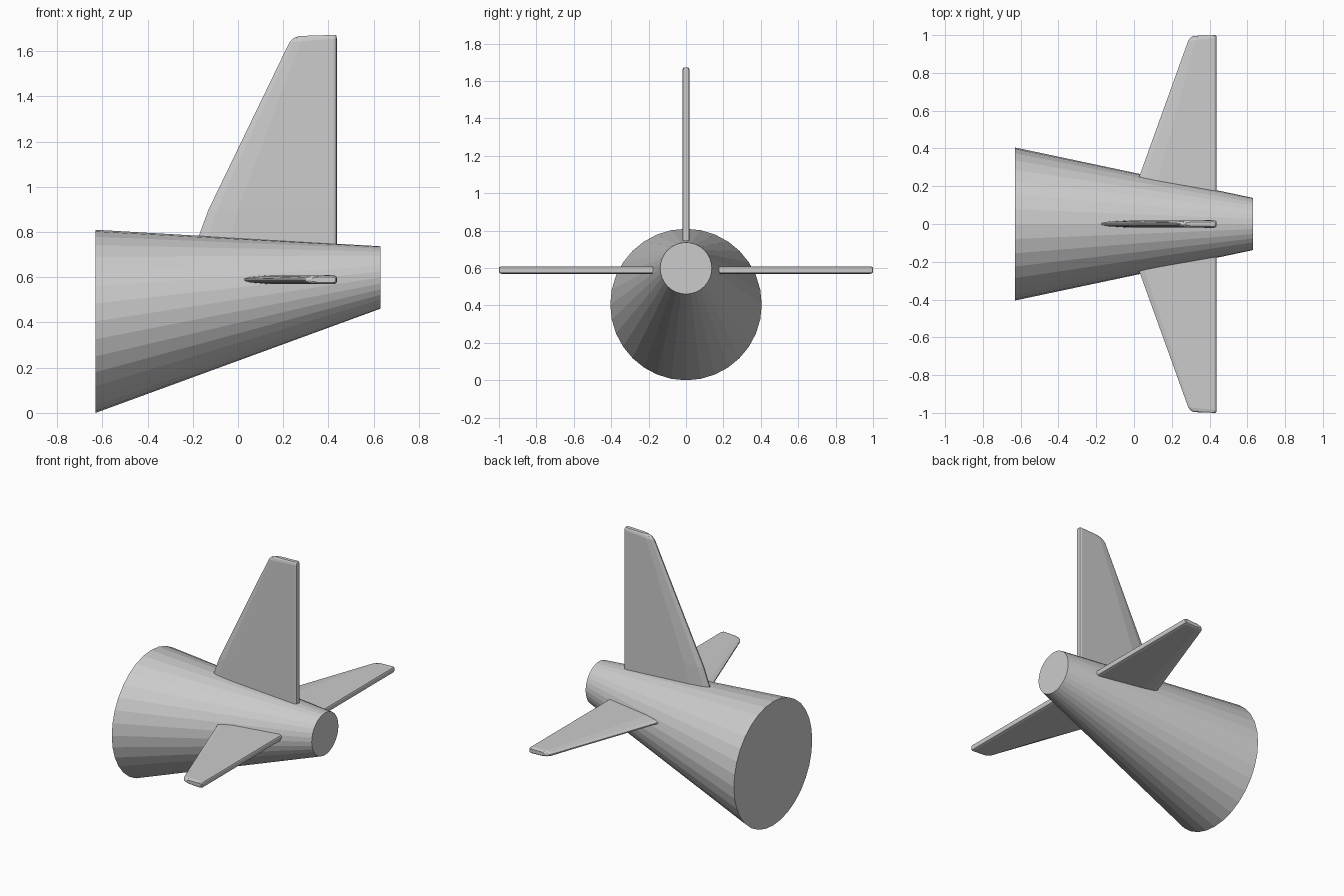
import bpy, bmesh
from math import cos, sin, tau

if "Cube" in bpy.data.objects:
    bpy.data.objects.remove(bpy.data.objects["Cube"])


def loft(name, rings):
    """Skin a list of equal-length point rings and cap both ends."""
    bm = bmesh.new()
    loops = [[bm.verts.new(p) for p in ring] for ring in rings]
    n = len(loops[0])
    for a, b in zip(loops, loops[1:]):
        for i in range(n):
            j = (i + 1) % n
            bm.faces.new((a[i], a[j], b[j], b[i]))
    bm.faces.new(loops[0])
    bm.faces.new(loops[-1])
    bmesh.ops.recalc_face_normals(bm, faces=bm.faces)
    mesh = bpy.data.meshes.new(name)
    bm.to_mesh(mesh)
    bm.free()
    obj = bpy.data.objects.new(name, mesh)
    bpy.context.collection.objects.link(obj)
    return obj


def circle(x, z, r, n=32):
    return [(x, r * cos(tau * i / n), z + r * sin(tau * i / n)) for i in range(n)]


def fin(name, sections, place):
    """Sections: leading (x, span), trailing (x, span), nose length, half thickness."""
    rings = []
    for lx, ls, tx, ts, nose, h in sections:
        half = [(lx, 0.2 * h), (lx + nose * 0.3, 0.6 * h), (lx + nose, 0.93 * h),
                (tx - 0.014, h), (tx - 0.003, 0.8 * h), (tx, 0.5 * h)]
        outline = half + [(x, -t) for x, t in reversed(half)]
        rings.append([place(x, ls + (ts - ls) * (x - lx) / (tx - lx), t)
                      for x, t in outline])
    return loft(name, rings)


# Tapered tail section, rising towards the rear
loft("tail_cone", [circle(-0.63, 0.405, 0.405), circle(0.63, 0.599, 0.138)])

# Upright fin
fin("vertical_fin", [
    (-0.18, 0.765, 0.437, 0.742, 0.14, 0.02),
    (-0.13, 0.90, 0.437, 0.90, 0.13, 0.02),
    (0.228, 1.64, 0.437, 1.656, 0.05, 0.02),
    (0.245, 1.657, 0.436, 1.667, 0.045, 0.017),
    (0.27, 1.667, 0.432, 1.672, 0.04, 0.012),
], lambda x, s, t: (x, t, s))

# Horizontal stabilisers, one mirrored to each side
for label, side in (("left", -1), ("right", 1)):
    fin(label + "_stabiliser", [
        (0.022, 0.235, 0.437, 0.172, 0.10, 0.02),
        (0.287, 0.97, 0.437, 0.985, 0.04, 0.02),
        (0.30, 0.988, 0.436, 0.996, 0.035, 0.017),
        (0.32, 0.996, 0.432, 1.0, 0.03, 0.012),
    ], lambda x, s, t: (x, side * s, 0.589 + t))
